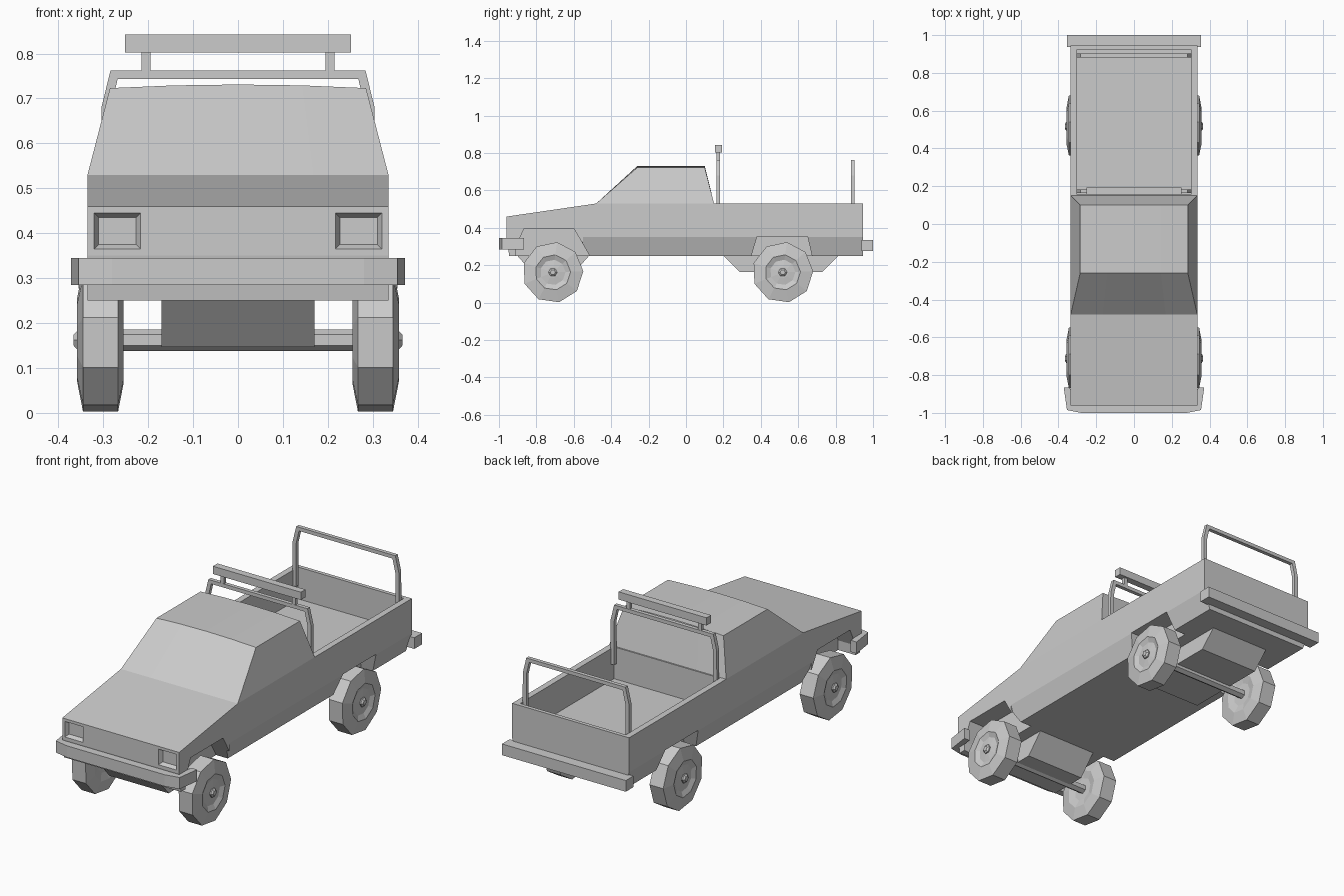
import bpy, bmesh, math
from mathutils import Vector

if "Cube" in bpy.data.objects:
    bpy.data.objects.remove(bpy.data.objects["Cube"])


def loft(name, rings):
    """Closed solid through rings of equal length, capped at both ends."""
    bm = bmesh.new()
    rows = [[bm.verts.new(p) for p in r] for r in rings]
    n = len(rows[0])
    for a, b in zip(rows, rows[1:]):
        for i in range(n):
            j = (i + 1) % n
            bm.faces.new((a[i], a[j], b[j], b[i]))
    bm.faces.new(rows[0])
    bm.faces.new(rows[-1])
    bmesh.ops.recalc_face_normals(bm, faces=bm.faces)
    me = bpy.data.meshes.new(name)
    bm.to_mesh(me)
    bm.free()
    ob = bpy.data.objects.new(name, me)
    bpy.context.collection.objects.link(ob)
    return ob


def extrude(name, pts, axis, a, b):
    """Extrude a 2D outline along axis 0, 1 or 2 from a to b."""
    def at(p, t):
        v = list(p)
        v.insert(axis, t)
        return Vector(v)
    return loft(name, [[at(p, t) for p in pts] for t in (a, b)])


def box(name, x0, x1, y0, y1, z0, z1):
    return extrude(name, [(x0, y0), (x1, y0), (x1, y1), (x0, y1)], 2, z0, z1)


def cut(target, cutter):
    m = target.modifiers.new("cut", 'BOOLEAN')
    m.operation = 'DIFFERENCE'
    m.solver = 'EXACT'
    m.object = cutter
    cutter.hide_render = True
    dg = bpy.context.evaluated_depsgraph_get()
    dg.update()
    me = bpy.data.meshes.new_from_object(target.evaluated_get(dg))
    target.modifiers.clear()
    target.data = me
    bpy.data.objects.remove(cutter)


# Lower body with hood and bed sides
body = extrude("body", [(-.96, .46), (-.48, .53), (.945, .53), (.945, .25),
                        (-.945, .25), (-.96, .35)], 0, -.335, .335)
# Open load bed
cut(body, box("bed_cutter", -.303, .303, .157, .925, .365, .7))

for s in (-1, 1):
    # Inward-sloping sills
    cut(body, extrude("sill_cutter", [(s * .335, .35), (s * .40, .35), (s * .40, .20),
                                      (s * .285, .20)], 1, -.55, 1.1))
    # Wheel arches
    cut(body, extrude("front_arch_cutter", [(-.91, .2), (-.91, .30), (-.865, .397),
                                            (-.60, .397), (-.515, .25), (-.50, .2)],
                      0, s * .235, s * .45))
    cut(body, extrude("rear_arch_cutter", [(.335, .2), (.38, .353), (.65, .353), (.685, .2)],
                      0, s * .235, s * .45))

    # Recessed headlights
    def lamp(y, d):
        x0, x1, z0, z1 = .215 + d, .322 - d, .363 + d, .447 - d
        return [(s * x0, y, z0), (s * x1, y, z0), (s * x1, y, z1), (s * x0, y, z1)]
    cut(body, loft("headlight_cutter", [lamp(-.975, -.006), lamp(-.94, .012)]))

# Cab with crowned roof
stations = []
for t in (-1, -.5, 0, .5, 1):
    zr = .731 - .008 * t * t
    stations.append([(.335 * t, -.48, .53), (.285 * t, -.26, zr),
                     (.285 * t, .10, zr), (.335 * t, .15, .53)])
loft("cab", stations)

# Bumpers
right = [(.28, -1.0), (.355, -.985), (.372, -.865), (.338, -.865), (.333, -.94)]
outline = right + [(-x, y) for x, y in reversed(right)]
extrude("front_bumper", outline, 2, .285, .345)
box("rear_bumper", -.355, .355, .937, 1.0, .277, .335)

# Roll hoops
leg_out = [(.305, .45), (.304, .68), (.284, .762)]
leg_in = [(.268, .743), (.284, .675), (.284, .45)]
hoop = (leg_out + [(-x, z) for x, z in reversed(leg_out)]
        + [(-x, z) for x, z in reversed(leg_in)] + leg_in)
extrude("front_roll_hoop", hoop, 1, .163, .183)
extrude("rear_roll_hoop", hoop, 1, .882, .902)

# Light bar on posts
box("light_bar", -.252, .252, .155, .192, .802, .842)
for s in (-1, 1):
    box("light_bar_post", s * .205 - .01, s * .205 + .01, .164, .182, .75, .81)

# Underbody axle housings
extrude("front_axle_housing", [(-.91, .26), (-.81, .147), (-.61, .147), (-.51, .26)],
        0, -.17, .17)
extrude("rear_axle_housing", [(.19, .26), (.285, .165), (.73, .165), (.825, .26)],
        0, -.17, .17)


def ring(x, r, y, n, off):
    return [(x, y + r * math.cos(off + 2 * math.pi * i / n),
             .162 + r * math.sin(off + 2 * math.pi * i / n)) for i in range(n)]


# Nine-sided wheels, axles and hubs
tyre = [(.265, .06), (.255, .10), (.267, .163), (.345, .163), (.358, .095),
        (.347, .068), (.352, .03)]
for label, y in (("front", -.712), ("rear", .517)):
    for s in (-1, 1):
        loft(label + "_wheel", [ring(s * x, r, y, 9, math.radians(82)) for x, r in tyre])
        loft(label + "_hub", [ring(s * x, r, y, 6, 0)
                              for x, r in ((.34, .024), (.358, .024), (.366, .014))])
    loft(label + "_axle", [ring(x, .024, y, 6, math.pi / 6) for x in (-.34, .34)])
